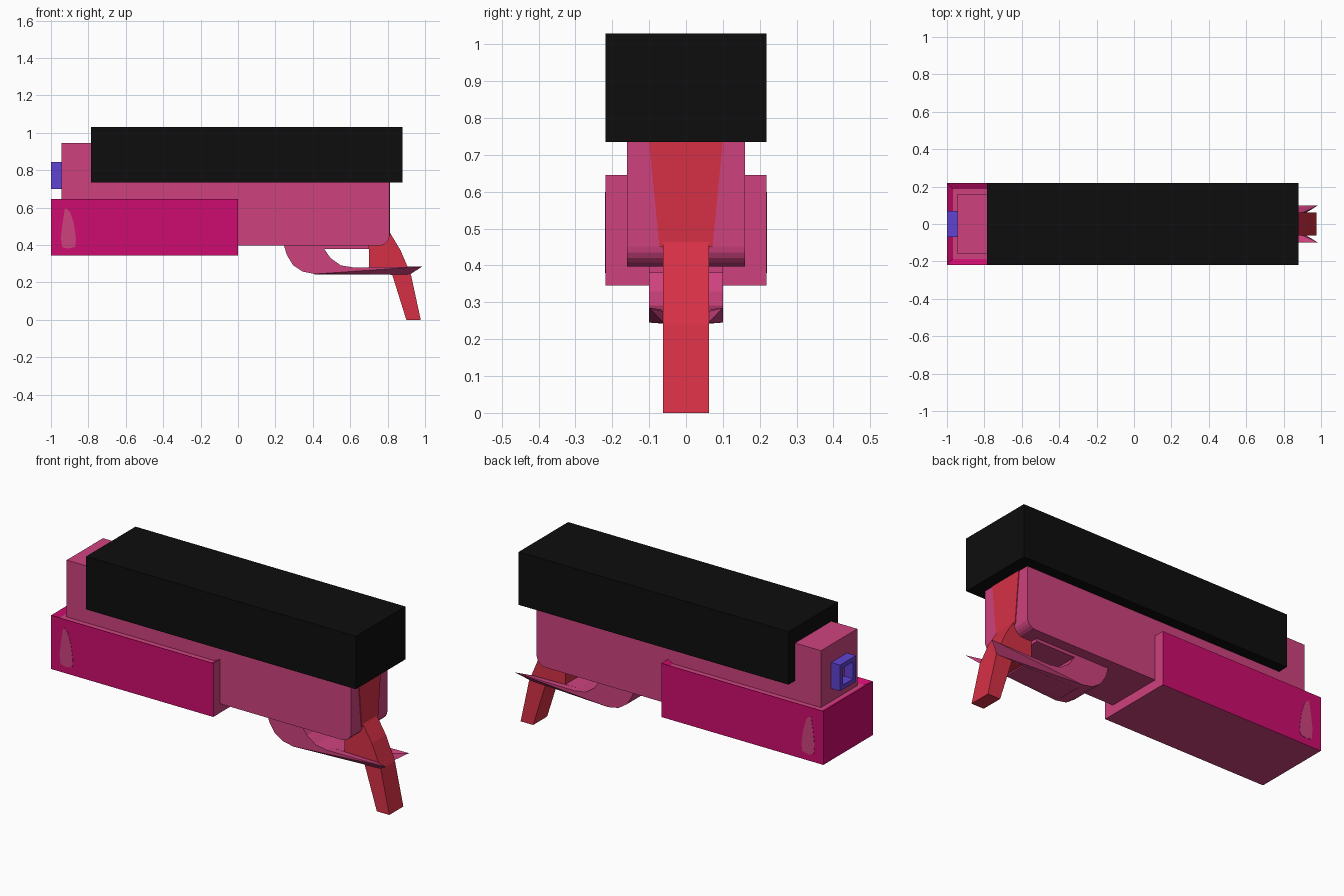
import bpy, bmesh, math
from mathutils import Vector

if "Cube" in bpy.data.objects:
    bpy.data.objects.remove(bpy.data.objects["Cube"])


def material(name, rgb):
    m = bpy.data.materials.new(name)
    lin = [((c / 255 + 0.055) / 1.055) ** 2.4 if c > 10 else c / 255 / 12.92 for c in rgb]
    m.diffuse_color = (*lin, 1)
    m.use_nodes = True
    m.node_tree.nodes["Principled BSDF"].inputs["Base Color"].default_value = m.diffuse_color
    return m


PINK = material("rose pink", (206, 66, 126))
MAGENTA = material("deep magenta", (205, 12, 110))
BLACK = material("black", (13, 13, 13))
RED = material("red", (214, 48, 70))
BLUE = material("violet blue", (96, 66, 210))


def finish(bm, name, *mats):
    bmesh.ops.recalc_face_normals(bm, faces=bm.faces)
    me = bpy.data.meshes.new(name)
    bm.to_mesh(me)
    bm.free()
    for m in mats:
        me.materials.append(m)
    ob = bpy.data.objects.new(name, me)
    bpy.context.collection.objects.link(ob)
    return ob


def add_box(bm, x, y, z):
    r = bmesh.ops.create_cube(bm, size=1)
    for v in r["verts"]:
        v.co = Vector([(a + b) / 2 + c * (b - a) for (a, b), c in zip((x, y, z), v.co)])


def box(name, x, y, z, mat):
    bm = bmesh.new()
    add_box(bm, x, y, z)
    return finish(bm, name, mat)


def extrude_profile(name, pts, y0, y1, mat):
    """Extrude an x-z outline from y0 to y1."""
    bm = bmesh.new()
    f = bm.faces.new([bm.verts.new((x, y0, z)) for x, z in pts])
    r = bmesh.ops.extrude_face_region(bm, geom=[f])
    for v in r["geom"]:
        if isinstance(v, bmesh.types.BMVert):
            v.co.y = y1
    return finish(bm, name, mat)


def hull(name, pts, mat):
    bm = bmesh.new()
    for p in pts:
        bm.verts.new(p)
    bmesh.ops.convex_hull(bm, input=bm.verts[:])
    return finish(bm, name, mat)


# Slide on top
box("slide", (-0.785, 0.88), (-0.218, 0.218), (0.735, 1.03), BLACK)

# Main body with rounded lower rear corner
R = 0.055
corner = [(0.81 - R + R * math.sin(a), 0.397 + R - R * math.cos(a))
          for a in [math.radians(18 * i) for i in range(6)]]
extrude_profile("body", [(-0.945, 0.945), (-0.945, 0.397)] + corner + [(0.81, 0.945)],
                -0.16, 0.16, PINK)

# Fore-end sleeve: shallow groove around the body; end and underside are pink
bm = bmesh.new()
add_box(bm, (-1, 0), (-0.218, 0.218), (0.345, 0.645))
bmesh.ops.recalc_face_normals(bm, faces=bm.faces)
top = max(bm.faces, key=lambda f: f.calc_center_median().z)
bmesh.ops.inset_region(bm, faces=[top], thickness=0.045)
for v in top.verts:
    v.co.z = 0.628
top.material_index = 1
for f in bm.faces:
    c = f.calc_center_median()
    if c.z < 0.35 or c.x > -0.001:
        f.material_index = 1
finish(bm, "fore_end", MAGENTA, PINK)

# Teardrop marks on both sides of the fore-end
drop = [(-.925, .599), (-.898, .578), (-.877, .513), (-.866, .433), (-.87, .39),
        (-.909, .38), (-.941, .39), (-.947, .444), (-.936, .53)]
for s, side in ((-1, "front"), (1, "back")):
    extrude_profile("teardrop_" + side, drop, s * 0.215, s * 0.2195, PINK)

# Square hollow muzzle
bm = bmesh.new()
for s in (-1, 1):
    add_box(bm, (-1, -0.94), sorted((s * 0.045, s * 0.07)), (0.70, 0.845))
for z in ((0.70, 0.725), (0.82, 0.845)):
    add_box(bm, (-1, -0.94), (-0.045, 0.045), z)
finish(bm, "muzzle", BLUE)

# Bent grip and the red strip up the back of the body
extrude_profile("grip", [(.70, .42), (.70, .255), (.825, .24), (.90, 0), (.977, 0), (.925, .24),
                         (.87, .37), (.81, .47), (.77, .47)], -0.062, 0.062, RED)
hull("back_strip", [(x, s * y, z) for x in (0.78, 0.814) for s in (-1, 1)
                    for y, z in ((0.1, 0.735), (0.074, 0.6), (0.072, 0.45))], RED)

# Trigger guard: curved front with thin strip under the body
extrude_profile("guard_front", [(.245, .40), (.262, .345), (.295, .292), (.345, .258), (.41, .245),
                                (.62, .262), (.62, .28), (.55, .291), (.495, .33), (.46, .38),
                                (.70, .38), (.70, .40)], -0.1, 0.1, PINK)
box("guard_floor", (0.41, 0.75), (-0.062, 0.062), (0.242, 0.28), PINK)

# Slanted pointed blades either side of the grip
for s, side in ((-1, "front"), (1, "back")):
    hull("guard_blade_" + side, [(.41, s * .1, .245), (.41, s * .06, .242), (.92, s * .06, .243),
                                 (.985, s * .1, .285), (.60, s * .1, .28), (.60, s * .06, .28),
                                 (.90, s * .06, .275)], PINK)
